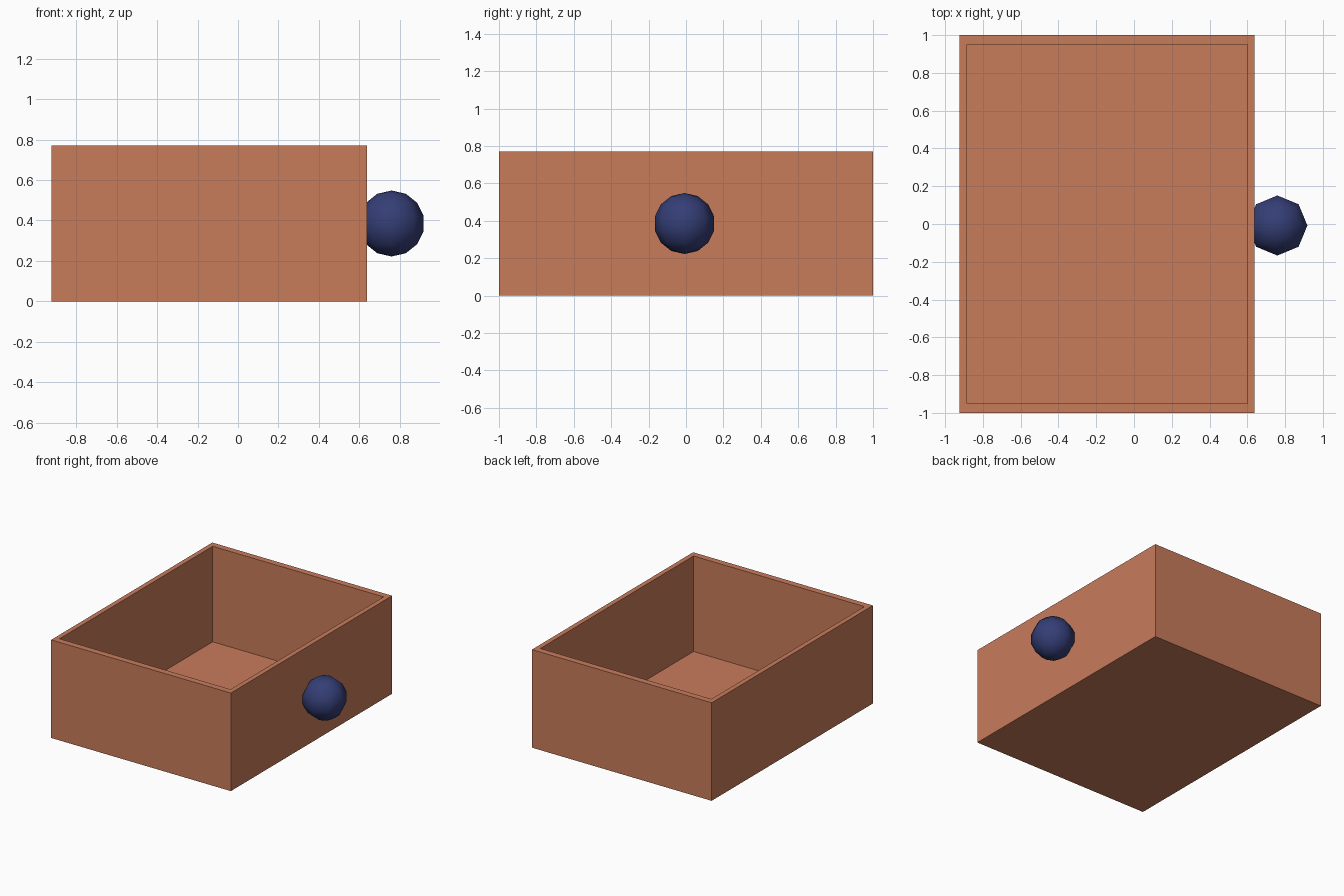
import bpy, bmesh
from mathutils import Matrix, Vector

if "Cube" in bpy.data.objects:
    bpy.data.objects.remove(bpy.data.objects["Cube"])


def make_object(name, bm, color, smooth=False):
    bmesh.ops.recalc_face_normals(bm, faces=bm.faces)
    for f in bm.faces:
        f.smooth = smooth
    mesh = bpy.data.meshes.new(name)
    bm.to_mesh(mesh)
    bm.free()
    mat = bpy.data.materials.new(name + "_color")
    mat.diffuse_color = color
    mat.use_nodes = True
    mat.node_tree.nodes["Principled BSDF"].inputs["Base Color"].default_value = mat.diffuse_color
    mesh.materials.append(mat)
    obj = bpy.data.objects.new(name, mesh)
    bpy.context.collection.objects.link(obj)
    return obj


X0, X1, DEPTH, HEIGHT = -0.923, 0.638, 2.0, 0.77
WALL_X, WALL_Y, FLOOR = 0.038, 0.05, 0.02
width, cx = X1 - X0, (X0 + X1) / 2

# Open drawer box: block with its top inset and sunk down to a thin floor
bm = bmesh.new()
bmesh.ops.create_cube(bm, size=1, matrix=Matrix.Translation((cx, 0, HEIGHT / 2))
                      @ Matrix.Diagonal((width, DEPTH, HEIGHT, 1)))
bm.normal_update()
top = max(bm.faces, key=lambda f: f.calc_center_median().z)
bmesh.ops.inset_region(bm, faces=[top], thickness=0.01, use_even_offset=True)
for v in top.verts:
    v.co.x = cx + (width / 2 - WALL_X) * (1 if v.co.x > cx else -1)
    v.co.y = (DEPTH / 2 - WALL_Y) * (1 if v.co.y > 0 else -1)
floor = bmesh.ops.extrude_discrete_faces(bm, faces=[top])["faces"][0]
for v in floor.verts:
    v.co.z = FLOOR
make_object("drawer_box", bm, (0.58, 0.2, 0.105, 1))

# Round low-poly knob on the right side
bm = bmesh.new()
bmesh.ops.create_uvsphere(bm, u_segments=8, v_segments=7, radius=0.163,
                          matrix=Matrix.Translation(Vector((0.759, -0.008, HEIGHT / 2))))
make_object("knob", bm, (0.035, 0.048, 0.18, 1), smooth=True)
